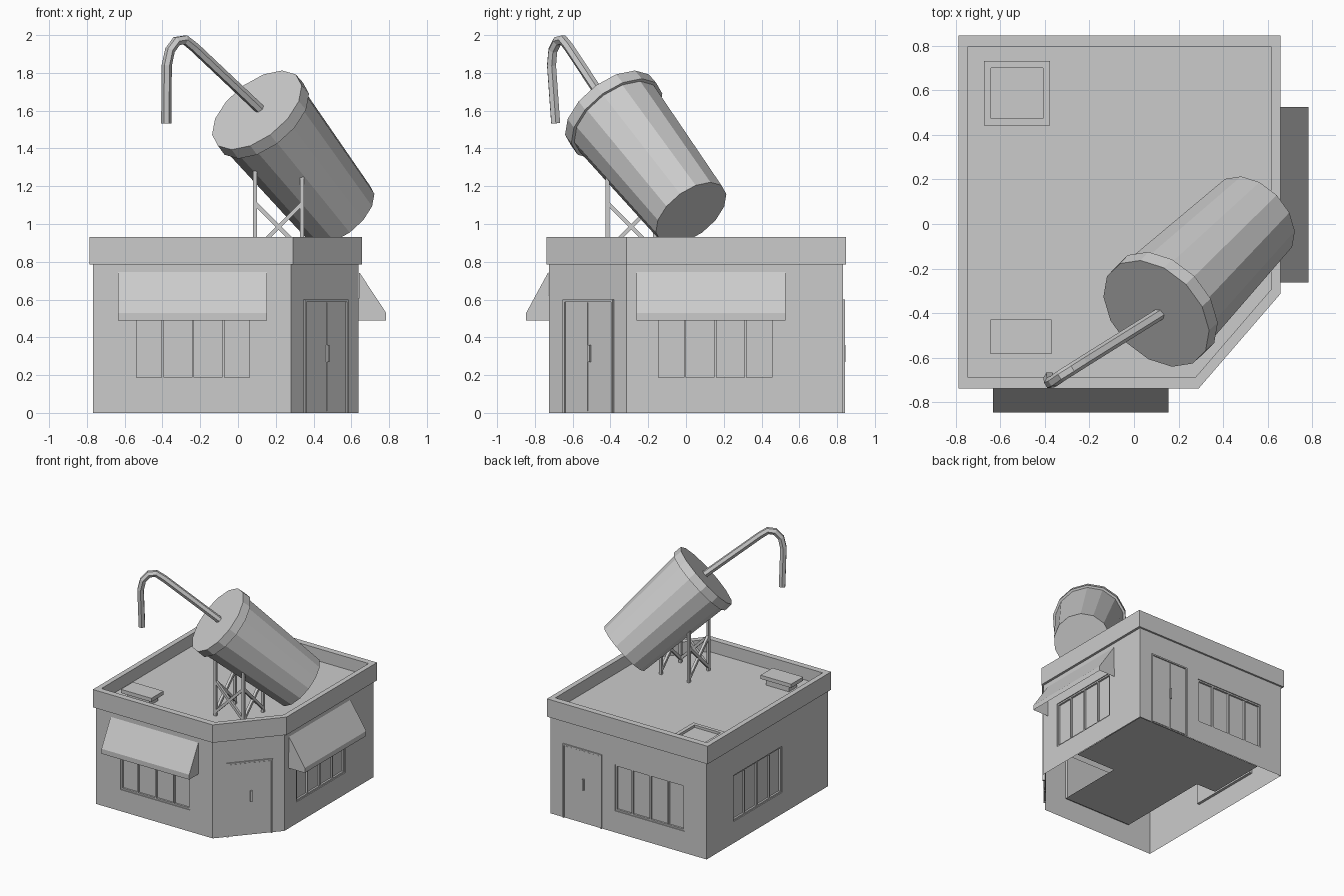
import bpy, bmesh, math
from mathutils import Vector, Matrix

if "Cube" in bpy.data.objects:
    bpy.data.objects.remove(bpy.data.objects["Cube"])


def finish(name, bm, M=None):
    if M is not None:
        bm.transform(M)
    me = bpy.data.meshes.new(name)
    bm.to_mesh(me)
    bm.free()
    ob = bpy.data.objects.new(name, me)
    bpy.context.collection.objects.link(ob)
    return ob


def loft(name, rings, M=None, cap_start=True, cap_end=True):
    bm = bmesh.new()
    vs = [[bm.verts.new(p) for p in r] for r in rings]
    n = len(rings[0])
    for a, b in zip(vs, vs[1:]):
        for i in range(n):
            j = (i + 1) % n
            bm.faces.new((a[i], a[j], b[j], b[i]))
    if cap_start:
        bm.faces.new(vs[0][::-1])
    if cap_end:
        bm.faces.new(vs[-1])
    return finish(name, bm, M)


def add_box(bm, x0, x1, y0, y1, z0, z1):
    M = Matrix.Translation(((x0 + x1) / 2, (y0 + y1) / 2, (z0 + z1) / 2)) @ \
        Matrix.Diagonal((x1 - x0, y1 - y0, z1 - z0, 1))
    bmesh.ops.create_cube(bm, size=1, matrix=M)


def boxes(name, dims, M=None):
    bm = bmesh.new()
    for d in dims:
        add_box(bm, *d)
    return finish(name, bm, M)


def at(pts, z):
    return [(x, y, z) for x, y in pts]


def side(x, y, deg):
    # wall frame: local x along the wall, local -y outwards
    return Matrix.Translation((x, y, 0)) @ Matrix.Rotation(math.radians(deg), 4, 'Z')


# outlines with the cut corner, counter-clockwise
wall = [(-.767, -.724), (.28, -.724), (.637, -.314), (.637, .831), (-.767, .831)]
outer = [(-.787, -.739), (.29, -.739), (.657, -.314), (.657, .846), (-.787, .846)]
inner = [(-.745, -.689), (.275, -.689), (.616, -.293), (.616, .796), (-.745, .796)]
DECK, RIM = .83, .93

window_sides = {"front": side(-.238, -.724, 0), "right": side(.637, .155, 90),
                "back": side(-.255, .831, 180), "left": side(-.767, .175, -90)}
W, Z0, Z1, REC = .312, .175, .55, .022

# walls with recessed window openings, open underneath and on top
walls = loft("walls", [at(wall, 0), at(wall, .785)])
bm = bmesh.new()
for M in window_sides.values():
    before = set(bm.verts)
    add_box(bm, -W, W, -.05, REC, Z0, Z1)
    bmesh.ops.transform(bm, matrix=M, verts=[v for v in bm.verts if v not in before])
cutter = finish("window_cutter", bm)
cutter.hide_render = True
mod = walls.modifiers.new("openings", 'BOOLEAN')
mod.operation, mod.object, mod.solver = 'DIFFERENCE', cutter, 'EXACT'
bpy.context.view_layer.objects.active = walls
bpy.ops.object.modifier_apply(modifier=mod.name)
bpy.data.objects.remove(cutter)
bm = bmesh.new()
bm.from_mesh(walls.data)
bmesh.ops.delete(bm, geom=[f for f in bm.faces
                           if not .001 < f.calc_center_median().z < .784],
                 context='FACES_ONLY')
bm.to_mesh(walls.data)
bm.free()

# parapet and roof deck
loft("parapet_roof", [at(wall, .785), at(outer, .785), at(outer, RIM),
                      at(inner, RIM), at(inner, DECK)], cap_start=False)

# partial floor under the building
bm = bmesh.new()
floor = [(-.36, -.49), (.27, -.49), (.27, .08), (.63, .08), (.63, .825),
         (-.54, .825), (-.54, .32), (-.36, .32)]
bm.faces.new([bm.verts.new((x, y, .002)) for x, y in floor][::-1])
finish("floor", bm)

# window frames and mullions
T, F = .012, .007
frame = [(-W, -W + T, F, REC, Z0, Z1), (W - T, W, F, REC, Z0, Z1),
         (-W + T, W - T, F, REC, Z0, Z0 + T), (-W + T, W - T, F, REC, Z1 - T, Z1)]
frame += [(x - .006, x + .006, F, REC, Z0 + T, Z1 - T) for x in (-.16, 0, .16)]
for name, M in window_sides.items():
    boxes(name + "_window_frame", frame, M)


# awnings: slope, valance and triangular ends, open below
def awning(name, M, out):
    bm = bmesh.new()
    prof = [(-.005, .745), (-out, .53), (-out, .49), (0, .49)]
    a, b = [[bm.verts.new((x, y, z)) for y, z in prof] for x in (-.394, .394)]
    for i in range(2):
        bm.faces.new((a[i], a[i + 1], b[i + 1], b[i]))
    bm.faces.new(a[::-1])
    bm.faces.new(b)
    finish(name, bm, M)


awning("front_awning", side(-.24, -.724, 0), .122)
awning("right_awning", side(.637, .132, 90), .147)


# double doors: frame, two leaves with a gap, one handle
def door(name, M, w=.175, h=.60):
    f, d = .012, -.010
    parts = [(-w, -w + f, d, .01, 0, h), (w - f, w, d, .01, 0, h),
             (-w + f, w - f, d, .01, h - f, h)]
    for s in (-1, 1):
        x0, x1 = sorted((s * .008, s * (w - f - .004)))
        parts.append((x0, x1, -.004, .01, .01, h - f - .004))
    parts.append((.004, .018, -.014, -.002, .27, .36))
    boxes(name, parts, M)


ang = math.degrees(math.atan2(.41, .357))
door("corner_door", side(.463, -.514, ang))
door("back_door", side(.347, .831, 180))


# roof hatch frame and vent unit
def rect(x0, x1, y0, y1, z):
    return at([(x0, y0), (x1, y0), (x1, y1), (x0, y1)], z)


o, i = (-.673, -.377, .443, .731), (-.643, -.408, .473, .701)
loft("roof_hatch", [rect(*o, DECK), rect(*o, .86), rect(*i, .86), rect(*i, .84)],
     cap_start=False)
boxes("roof_vent", [(-.645, -.37, -.583, -.428, .88, .91),
                    (-.61, -.405, -.555, -.45, DECK, .88)])

# tilted cup with lid
axis = Vector((-.532, -.523, .666)).normalized()
tilt = Matrix.Translation((.1, -.402, 1.603)) @ axis.to_track_quat('Z', 'Y').to_matrix().to_4x4()


def circle(r, z, n=14):
    return [(r * math.cos(2 * math.pi * (k + .5) / n),
             r * math.sin(2 * math.pi * (k + .5) / n), z) for k in range(n)]


loft("cup", [circle(.22, -.82), circle(.266, -.06)], tilt)
loft("cup_lid", [circle(.262, -.068), circle(.284, -.068), circle(.281, 0)], tilt)

# bent straw
path = [(.13, -.395, 1.595), (-.23, -.62, 1.935), (-.28, -.652, 1.975), (-.325, -.68, 1.968),
        (-.36, -.705, 1.92), (-.377, -.712, 1.84), (-.38, -.69, 1.533)]
cu = bpy.data.curves.new("straw", 'CURVE')
cu.dimensions = '3D'
cu.bevel_depth = .027
cu.bevel_resolution = 1
cu.use_fill_caps = True
sp = cu.splines.new('POLY')
sp.points.add(len(path) - 1)
for p, c in zip(sp.points, path):
    p.co = (*c, 1)
sp.use_smooth = False
bpy.context.collection.objects.link(bpy.data.objects.new("straw", cu))


# support stand: four legs and crossed braces
def strut(bm, a, b, w):
    a, b = Vector(a), Vector(b)
    M = Matrix.Translation((a + b) / 2) @ (b - a).to_track_quat('Z', 'Y').to_matrix().to_4x4()
    bmesh.ops.create_cube(bm, size=1, matrix=M @ Matrix.Diagonal((w, w, (b - a).length, 1)))


legs = [(.09, -.415, 1.28), (.34, -.415, 1.25), (.34, -.165, 1.05), (.09, -.165, 1.25)]
bm = bmesh.new()
for x, y, z in legs:
    strut(bm, (x, y, DECK), (x, y, z), .021)
for k in (0, 1, 3):
    p, q = legs[k], legs[(k + 1) % 4]
    for s, e in ((p, q), (q, p)):
        strut(bm, (s[0], s[1], .86), (e[0], e[1], 1.11), .021)
finish("support_stand", bm)
